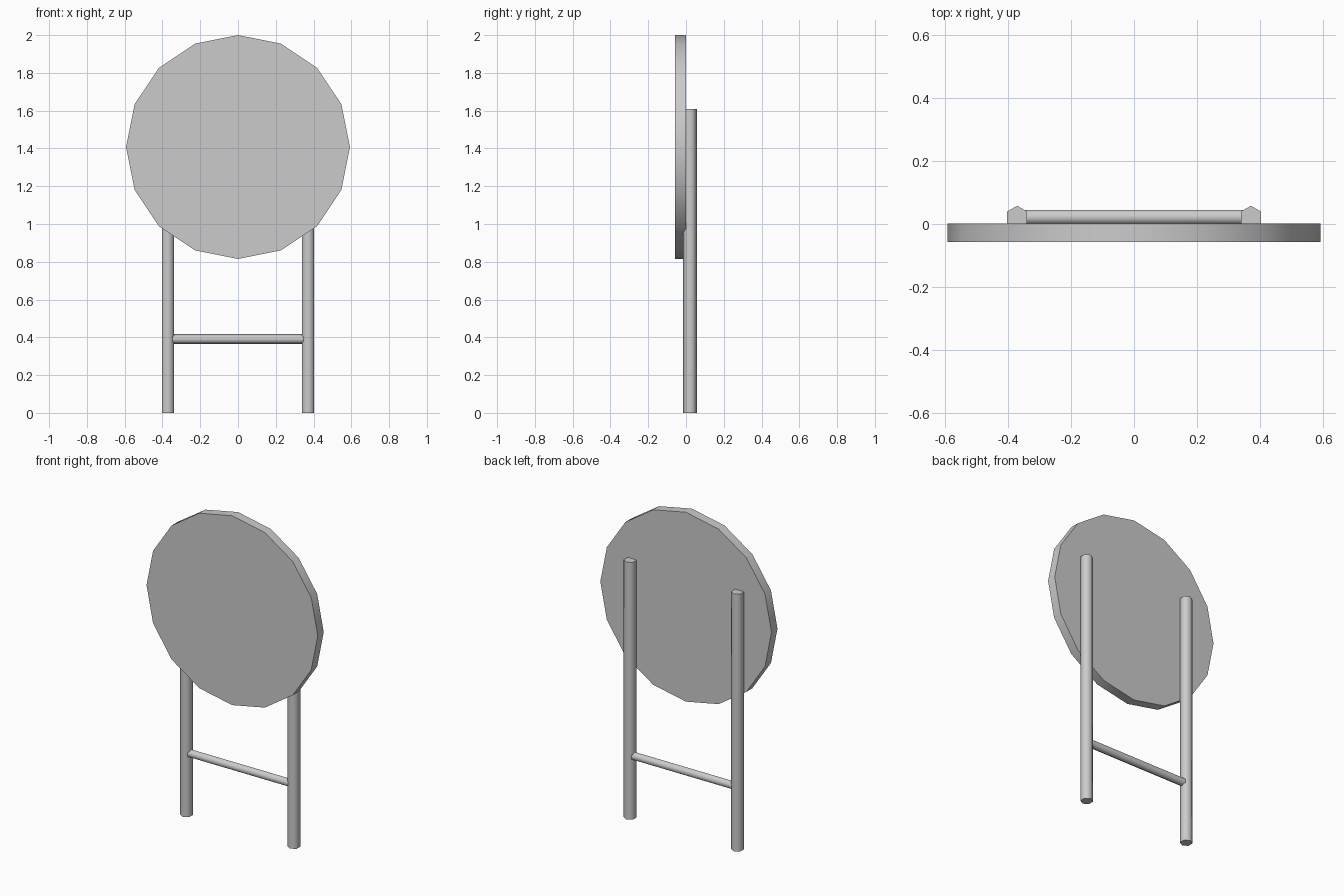
import bpy
from math import radians, pi

if "Cube" in bpy.data.objects:
    bpy.data.objects.remove(bpy.data.objects["Cube"])


def rod(name, sides, radius, length, location, rotation=(0, 0, 0)):
    """Capped prism with smooth sides and sharp end caps."""
    bpy.ops.mesh.primitive_cylinder_add(vertices=sides, radius=radius, depth=length,
                                        location=location, rotation=rotation)
    ob = bpy.context.object
    ob.name = name
    bpy.ops.object.transform_apply(location=False, rotation=True, scale=True)
    bpy.ops.object.shade_smooth_by_angle(angle=radians(65))
    return ob


# Round upright panel facing the front
rod("round_panel", 16, 0.5925, 0.059, (0, -0.0285, 1.4075), (pi / 2, 0, 0))

# Two hexagonal posts behind the panel, one corner pointing back
for side, x in (("left", -0.3715), ("right", 0.3715)):
    rod(side + "_post", 6, 0.0365, 1.61, (x, 0.0215, 0.805))

# Hexagonal crossbar between the posts, one corner pointing up
rod("crossbar", 6, 0.026, 0.70, (0, 0.0215, 0.391), (0, pi / 2, 0))
bar = bpy.context.object
if max(v.co.z for v in bar.data.vertices) < 0.0255:
    bar.rotation_euler.x = radians(30)
